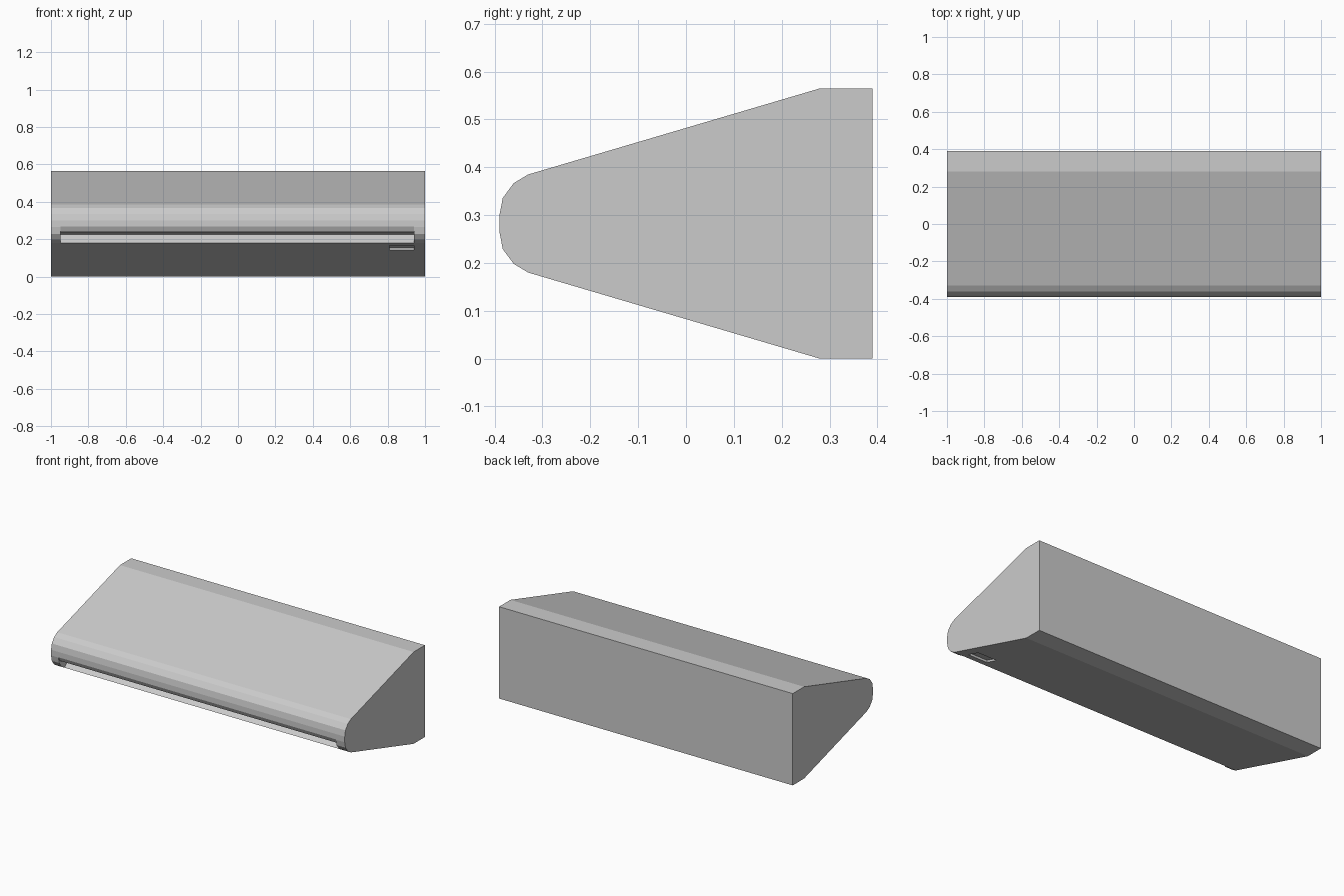
import bpy, bmesh

if "Cube" in bpy.data.objects:
    bpy.data.objects.remove(bpy.data.objects["Cube"])


def prism(name, profile, x0, x1):
    """Extrude a (y, z) profile along x."""
    bm = bmesh.new()
    face = bm.faces.new([bm.verts.new((x0, y, z)) for y, z in profile])
    ext = bmesh.ops.extrude_face_region(bm, geom=[face])
    moved = [v for v in ext["geom"] if isinstance(v, bmesh.types.BMVert)]
    bmesh.ops.translate(bm, verts=moved, vec=(x1 - x0, 0, 0))
    bmesh.ops.recalc_face_normals(bm, faces=bm.faces)
    mesh = bpy.data.meshes.new(name)
    bm.to_mesh(mesh)
    bm.free()
    obj = bpy.data.objects.new(name, mesh)
    bpy.context.collection.objects.link(obj)
    return obj


def cut(target, cutter):
    mod = target.modifiers.new("cut", 'BOOLEAN')
    mod.operation = 'DIFFERENCE'
    mod.solver = 'EXACT'
    mod.object = cutter
    bpy.context.view_layer.objects.active = target
    bpy.ops.object.modifier_apply(modifier=mod.name)
    bpy.data.objects.remove(cutter)


# Wall unit casing: upper half of the section, mirrored about mid height
MID = 0.2825
upper = [(0.39, 0.565), (0.28, 0.565), (-0.33, 0.385), (-0.36, 0.367),
         (-0.383, 0.336), (-0.39, 0.30)]
profile = upper + [(y, 2 * MID - z) for y, z in reversed(upper)]
casing = prism("casing", profile, -1, 1)

# Air outlet: long V-shaped notch under the rounded nose
outlet = prism("outlet_cutter",
               [(-0.45, 0.267), (-0.389, 0.267), (-0.376, 0.24), (-0.285, 0.225),
                (-0.36, 0.15), (-0.45, 0.15)], -0.95, 0.94)
outlet.hide_render = True
cut(casing, outlet)

# Indicator window: shallow recess in the sloping underside
d = (0.959, -0.283)   # direction along the underside
n = (0.283, 0.959)    # direction into the body
a = (-0.281, 0.1655)  # front edge of the window


def at(s, t):
    return (a[0] + s * d[0] + t * n[0], a[1] + s * d[1] + t * n[1])


window = prism("window_cutter",
               [at(0, -0.02), at(0.085, -0.02), at(0.085, 0.012), at(0, 0.012)],
               0.81, 0.94)
window.hide_render = True
cut(casing, window)
